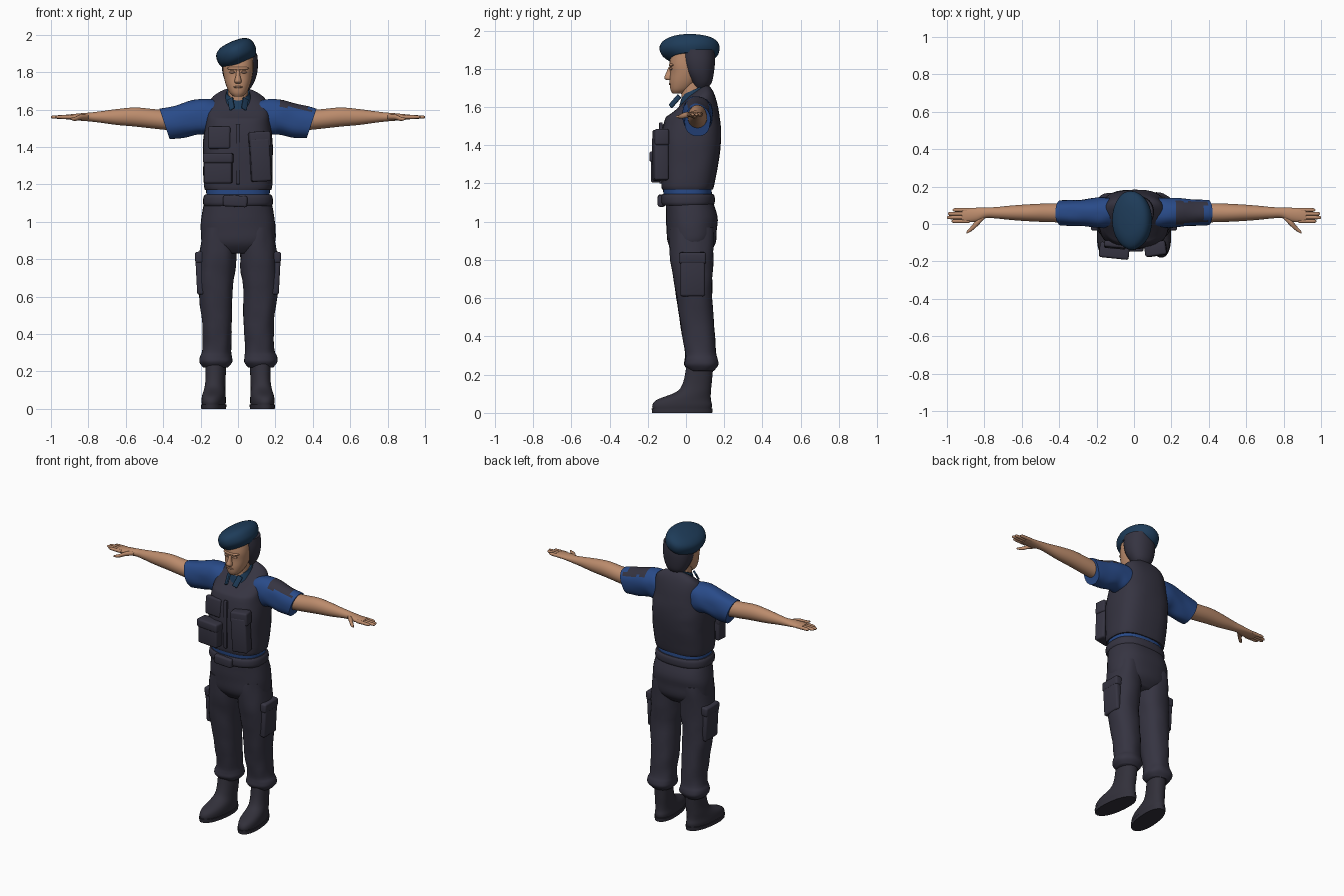
import bpy, bmesh, math
from mathutils import Vector, Matrix, noise

cube = bpy.data.objects.get("Cube")
if cube:
    bpy.data.objects.remove(cube, do_unlink=True)


def material(name, red, green, blue_part):
    colour = (red, green, blue_part, 1)
    made = bpy.data.materials.new(name)
    made.use_nodes = True
    made.diffuse_color = colour
    made.node_tree.nodes["Principled BSDF"].inputs["Base Color"].default_value = colour
    return made


navy = material("dark_navy_cloth", .036, .034, .053)
leather = material("dark_boot_leather", .032, .03, .043)
blue = material("blue_shirt", .022, .07, .25)
teal = material("beret_blue", .013, .045, .1)
skin = material("skin", .5, .26, .15)
shade = material("face_shade", .3, .16, .1)
SIDES = {"left": 1, "right": -1}


def finish(name, bm, mat, place=(0, 0, 0), turn=(0, 0, 0)):
    bmesh.ops.recalc_face_normals(bm, faces=bm.faces)
    mesh = bpy.data.meshes.new(name)
    bm.to_mesh(mesh)
    bm.free()
    mesh.materials.append(mat)
    part = bpy.data.objects.new(name, mesh)
    part.location = place
    part.rotation_euler = [math.radians(degrees) for degrees in turn]
    bpy.context.collection.objects.link(part)
    bpy.ops.object.select_all(action="DESELECT")
    part.select_set(True)
    bpy.context.view_layer.objects.active = part
    bpy.ops.object.shade_smooth_by_angle(angle=math.radians(50))
    return part


def level(z, wide, deep, x=0, y=0):
    """Horizontal section, sizes are half extents."""
    return Vector((x, y, z)), Vector((wide, 0, 0)), Vector((0, deep, 0))


def cut(x, deep, tall, y=.06, z=1.56):
    """Upright section across an arm."""
    return Vector((x, y, z)), Vector((0, deep, 0)), Vector((0, 0, tall))


def curve(a, b, c, d, t):
    """Catmull-Rom point between b and c."""
    return b + (c - a) * (t / 2) + (a * 2 - b * 5 + c * 4 - d) * (t * t / 2) + (b * 3 - a - c * 3 + d) * (t ** 3 / 2)


def smooth(rings, steps=4):
    padded = [rings[0], *rings, rings[-1]]
    for four in zip(padded, padded[1:], padded[2:], padded[3:]):
        for step in range(steps):
            yield [curve(*column, step / steps) for column in zip(*four)]
    yield rings[-1]


def squared(value, power):
    return math.copysign(abs(value) ** (2 / power), value)


def loft(name, mat, *rings, side=1, power=2.2, wrinkle=0, sides=32, warp=None, place=(0, 0, 0), turn=(0, 0, 0)):
    """Smooth skin through superellipse sections, with optional cloth wrinkles."""
    bm = bmesh.new()
    loops = []
    for centre, across, up in smooth(rings):
        loop = []
        for index in range(sides):
            angle = math.tau * index / sides
            a, b = squared(math.cos(angle), power), squared(math.sin(angle), power)
            fold = noise.noise(Vector((a * 1.5 + side, b * 1.5, sum(centre) * 14)))
            point = centre + (across * a + up * b) * (1 + wrinkle * fold)
            if warp:
                point = warp(point)
            point.x *= side
            loop.append(bm.verts.new(point))
        loops.append(loop)
    for low, high in zip(loops, loops[1:]):
        for index in range(sides):
            bm.faces.new((low[index - 1], low[index], high[index], high[index - 1]))
    bm.faces.new(loops[0])
    bm.faces.new(loops[-1])
    return finish(name, bm, mat, place, turn)


def box(name, mat, place, size, turn=(0, 0, 0), bevel=.012):
    bm = bmesh.new()
    bmesh.ops.create_cube(bm, size=1, matrix=Matrix.Diagonal((*size, 1)))
    bmesh.ops.bevel(bm, geom=bm.edges[:], offset=bevel, segments=3, profile=.5, affect="EDGES")
    finish(name, bm, mat, place, turn)


def ball(name, mat, place, radii, turn=(0, 0, 0)):
    bm = bmesh.new()
    bmesh.ops.create_uvsphere(bm, u_segments=20, v_segments=12, radius=1, matrix=Matrix.Diagonal((*radii, 1)))
    finish(name, bm, mat, place, turn)


def splay(point):
    """Turn the toes outward."""
    return Vector((point.x - (point.y - .08) / 10, point.y, point.z))


def slant(point):
    """Lean the sleeve hem."""
    return Vector((point.x + max(0, point.x - .2) * (point.z - 1.53) * 1.7, point.y, point.z))


def neckline(point):
    """Dip the vest at the front of the neck."""
    return Vector((point.x, point.y, point.z + (point.y - .05) * 5 * max(0, point.z - 1.55)))


def lean(point):
    """Drop the collar at the throat."""
    return Vector((point.x, point.y, point.z + (point.y - .04) * .45))


# Trousers, belt and shirt hem
loft("trouser_hips", navy,
     level(z=.83, wide=.12, deep=.08, y=.03),
     level(z=.88, wide=.19, deep=.12, y=.03),
     level(z=.95, wide=.2, deep=.13, y=.03),
     level(z=1.03, wide=.195, deep=.134, y=.03),
     level(z=1.14, wide=.17, deep=.12, y=.01), power=2.4, wrinkle=.03)
loft("shirt_waist", blue,
     level(z=1.12, wide=.168, deep=.126, y=.01),
     level(z=1.2, wide=.172, deep=.128, y=.005), power=2.5)
loft("belt", navy,
     level(z=1.085, wide=.18, deep=.132, y=.01),
     level(z=1.1, wide=.187, deep=.14, y=.01),
     level(z=1.13, wide=.185, deep=.14, y=.01),
     level(z=1.145, wide=.176, deep=.132, y=.01), power=2.5)
box("belt_buckle", navy, place=(-.015, -.128, 1.11), size=(.13, .04, .06), turn=(0, 3, 0))

for label, side in SIDES.items():
    # Leg with bloused cuff and cargo pocket
    loft(label + "_trouser_leg", navy,
         level(z=.22, wide=.065, deep=.065, x=.12, y=.08),
         level(z=.25, wide=.087, deep=.087, x=.12, y=.08),
         level(z=.28, wide=.086, deep=.086, x=.12, y=.08),
         level(z=.32, wide=.077, deep=.081, x=.115, y=.075),
         level(z=.45, wide=.08, deep=.087, x=.113, y=.06),
         level(z=.65, wide=.093, deep=.096, x=.12, y=.04),
         level(z=.8, wide=.1, deep=.11, x=.11, y=.03),
         level(z=.97, wide=.09, deep=.118, x=.1, y=.03), side=side, power=2.3, wrinkle=.07)
    box(label + "_cargo_pocket", navy, place=(side * .203, .035, .71), size=(.04, .13, .2), turn=(0, side * 3, 0))
    box(label + "_cargo_flap", navy, place=(side * .205, .035, .81), size=(.05, .14, .06), turn=(0, side * 3, 0))

    # Boot and sole
    loft(label + "_boot", leather,
         level(z=.01, wide=.058, deep=.15, x=.12, y=-.02),
         level(z=.04, wide=.063, deep=.156, x=.12, y=-.02),
         level(z=.07, wide=.061, deep=.14, x=.12, y=-.01),
         level(z=.11, wide=.055, deep=.09, x=.12, y=.04),
         level(z=.16, wide=.053, deep=.075, x=.118, y=.06),
         level(z=.25, wide=.055, deep=.07, x=.118, y=.073), side=side, warp=splay)
    loft(label + "_boot_sole", leather,
         level(z=0, wide=.064, deep=.157, x=.12, y=-.02),
         level(z=.024, wide=.066, deep=.16, x=.12, y=-.02), side=side, warp=splay)

    # Short sleeve, with a dark patch on top of the left one
    sleeve = loft(label + "_sleeve", blue,
                  cut(x=.1, deep=.08, tall=.085),
                  cut(x=.16, deep=.083, tall=.095),
                  cut(x=.22, deep=.078, tall=.094),
                  cut(x=.3, deep=.07, tall=.088, z=1.54),
                  cut(x=.395, deep=.067, tall=.08, z=1.525), side=side, wrinkle=.07, warp=slant)
    if label == "left":
        sleeve.data.materials.append(navy)
        for face in sleeve.data.polygons:
            if face.normal.z > .55 and .23 < face.center.x < .385:
                face.material_index = 1

    # Bare arm, hand, fingers and thumb
    loft(label + "_arm", skin,
         cut(x=.34, deep=.052, tall=.054, z=1.54),
         cut(x=.45, deep=.05, tall=.052, z=1.55),
         cut(x=.55, deep=.046, tall=.051),
         cut(x=.65, deep=.039, tall=.042),
         cut(x=.73, deep=.031, tall=.031),
         cut(x=.79, deep=.028, tall=.024),
         cut(x=.84, deep=.037, tall=.02, y=.05),
         cut(x=.92, deep=.038, tall=.012, y=.046), side=side, power=2)
    for number, tip in enumerate((.975, 1, .995, .97)):
        across = .015 + number * .02
        loft(f"{label}_finger_{number}", skin,
             cut(x=.88, deep=.01, tall=.011, y=across),
             cut(x=.94, deep=.01, tall=.01, y=across),
             cut(x=tip - .01, deep=.009, tall=.008, y=across),
             cut(x=tip, deep=.003, tall=.003, y=across), side=side, sides=12)
    loft(label + "_thumb", skin,
         cut(x=.8, deep=.018, tall=.014, y=.045),
         cut(x=.84, deep=.019, tall=.014, y=.005),
         cut(x=.87, deep=.014, tall=.011, y=-.025, z=1.55),
         cut(x=.895, deep=.006, tall=.005, y=-.046, z=1.55), side=side, sides=12)

    # Shirt collar point and eye
    box(label + "_collar_point", teal, place=(side * .036, -.058, 1.63), size=(.034, .012, .075),
        turn=(-32, side * 28, side * 25), bevel=.004)
    ball(label + "_eye", shade, place=(side * .032, -.078, 1.8), radii=(.016, .008, .007), turn=(0, 0, side * 18))

# Vest with pouches
loft("vest", navy,
     level(z=1.17, wide=.172, deep=.13, y=.01),
     level(z=1.19, wide=.183, deep=.138, y=.01),
     level(z=1.36, wide=.186, deep=.155, y=.023),
     level(z=1.45, wide=.183, deep=.156, y=.028),
     level(z=1.54, wide=.172, deep=.142, y=.033),
     level(z=1.6, wide=.166, deep=.118, y=.042),
     level(z=1.64, wide=.15, deep=.09, y=.053),
     level(z=1.67, wide=.1, deep=.06, y=.06),
     level(z=1.68, wide=.06, deep=.045, y=.06), power=2.8, wrinkle=.02, warp=neckline)
box("vest_zip", navy, place=(0, -.131, 1.36), size=(.024, .018, .32), bevel=.005)
box("wide_pouch", navy, place=(-.105, -.14, 1.28), size=(.15, .075, .15), turn=(0, 0, -6))
box("wide_pouch_flap", navy, place=(-.105, -.143, 1.34), size=(.16, .083, .055), turn=(0, 0, -6))
box("tall_pouch", navy, place=(.118, -.134, 1.33), size=(.105, .075, .23), turn=(0, -3, 8))
box("tall_pouch_flap", navy, place=(.115, -.132, 1.44), size=(.115, .075, .085), turn=(0, -3, 8))
box("chest_pocket", navy, place=(-.1, -.112, 1.45), size=(.12, .035, .12), turn=(-4, 0, -5))

# Neck and collar
loft("neck", skin, level(z=1.6, wide=.055, deep=.06, y=.04), level(z=1.74, wide=.052, deep=.06, y=.03))
loft("shirt_collar", teal,
     level(z=1.61, wide=.085, deep=.085, y=.04),
     level(z=1.69, wide=.062, deep=.064, y=.045), warp=lean)

# Head, face and hair
loft("head", skin,
     level(z=1.67, wide=.024, deep=.028, y=-.042),
     level(z=1.69, wide=.045, deep=.051, y=-.03),
     level(z=1.73, wide=.064, deep=.074, y=-.012),
     level(z=1.78, wide=.077, deep=.083),
     level(z=1.83, wide=.082, deep=.086),
     level(z=1.9, wide=.08, deep=.085, y=.01))
loft("nose", skin,
     level(z=1.74, wide=.014, deep=.013, y=-.088),
     level(z=1.752, wide=.019, deep=.024, y=-.09),
     level(z=1.78, wide=.012, deep=.019, y=-.085),
     level(z=1.81, wide=.009, deep=.012, y=-.078), sides=14)
ball("mouth", shade, place=(0, -.083, 1.72), radii=(.024, .007, .006))
ball("brow", skin, place=(0, -.07, 1.82), radii=(.058, .02, .012))
loft("back_hair", navy,
     level(z=1.7, wide=.045, deep=.035, x=.01, y=.08),
     level(z=1.73, wide=.068, deep=.055, x=.01, y=.08),
     level(z=1.78, wide=.089, deep=.076, x=.01, y=.07),
     level(z=1.84, wide=.097, deep=.088, x=.01, y=.064),
     level(z=1.9, wide=.092, deep=.09, x=.01, y=.06))

# Beret, tilted up on one side
loft("beret", teal,
     level(z=-.055, wide=.086, deep=.105),
     level(z=-.035, wide=.1, deep=.138),
     level(z=-.01, wide=.109, deep=.154),
     level(z=.022, wide=.107, deep=.155),
     level(z=.046, wide=.092, deep=.135),
     level(z=.062, wide=.06, deep=.09),
     level(z=.068, wide=.015, deep=.025), power=2, wrinkle=.025, place=(-.01, .02, 1.9), turn=(0, -24, 0))
